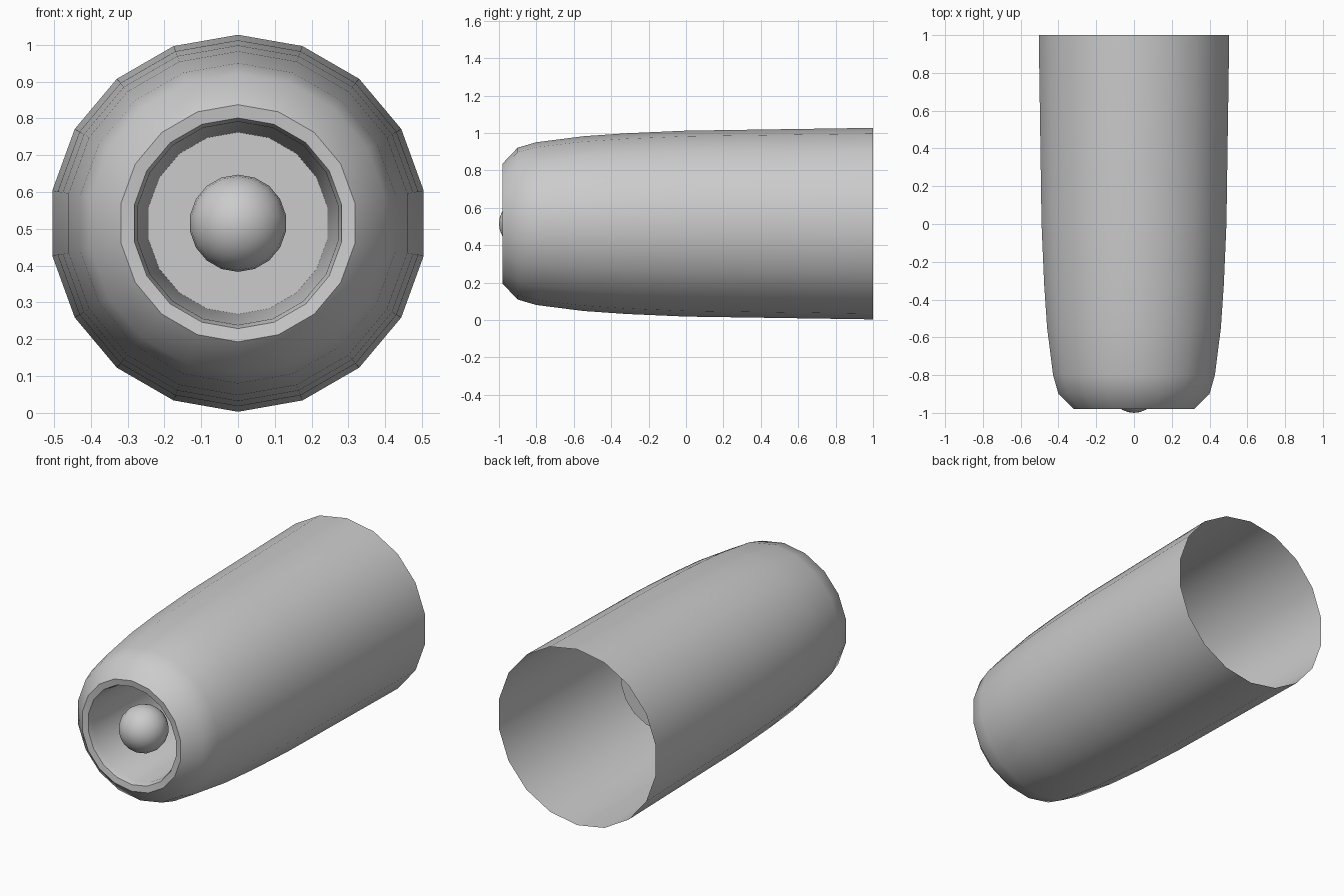
import bpy, bmesh, math

if "Cube" in bpy.data.objects:
    bpy.data.objects.remove(bpy.data.objects["Cube"])

SIDES = 18
AXIS_Z = 0.515


def lathe(name, profile, cap_end=False, angle=40):
    """Revolve (radius, y) points around the lengthwise axis."""
    bm = bmesh.new()
    rings = []
    for r, y in profile:
        rings.append([bm.verts.new((r * math.sin(2 * math.pi * i / SIDES), y,
                                    AXIS_Z + r * math.cos(2 * math.pi * i / SIDES)))
                      for i in range(SIDES)])
    for a, b in zip(rings, rings[1:]):
        for i in range(SIDES):
            j = (i + 1) % SIDES
            bm.faces.new((a[i], b[i], b[j], a[j]))
    if cap_end:
        bm.faces.new(rings[-1])
    # profile runs from the open back to the front, so faces point outward
    bm.normal_update()
    f = bm.faces[:][0]
    c = f.calc_center_median()
    if f.normal.x * c.x + f.normal.z * (c.z - AXIS_Z) < 0:
        bmesh.ops.reverse_faces(bm, faces=bm.faces[:])
    mesh = bpy.data.meshes.new(name)
    bm.to_mesh(mesh)
    bm.free()
    obj = bpy.data.objects.new(name, mesh)
    bpy.context.collection.objects.link(obj)
    smooth(obj, angle)
    return obj


def smooth(obj, angle):
    bpy.ops.object.select_all(action='DESELECT')
    obj.select_set(True)
    bpy.context.view_layer.objects.active = obj
    bpy.ops.object.shade_smooth_by_angle(angle=math.radians(angle))


# Thin tapered shell, open at the back, folding over the lip into a deep
# recess that ends in a flat floor
lathe("housing", [
    (0.512, 1.0), (0.497, 0.0), (0.483, -0.32), (0.467, -0.55),
    (0.435, -0.80), (0.406, -0.90), (0.322, -0.98),
    (0.286, -0.975), (0.276, -0.94), (0.247, 0.25),
], cap_end=True, angle=50)

# Ball sitting in the mouth of the recess
bpy.ops.mesh.primitive_uv_sphere_add(segments=SIDES, ring_count=12, radius=0.132,
                                     location=(0, -0.868, AXIS_Z),
                                     rotation=(math.pi / 2, 0, 0))
ball = bpy.context.object
ball.name = "ball"
smooth(ball, 50)
